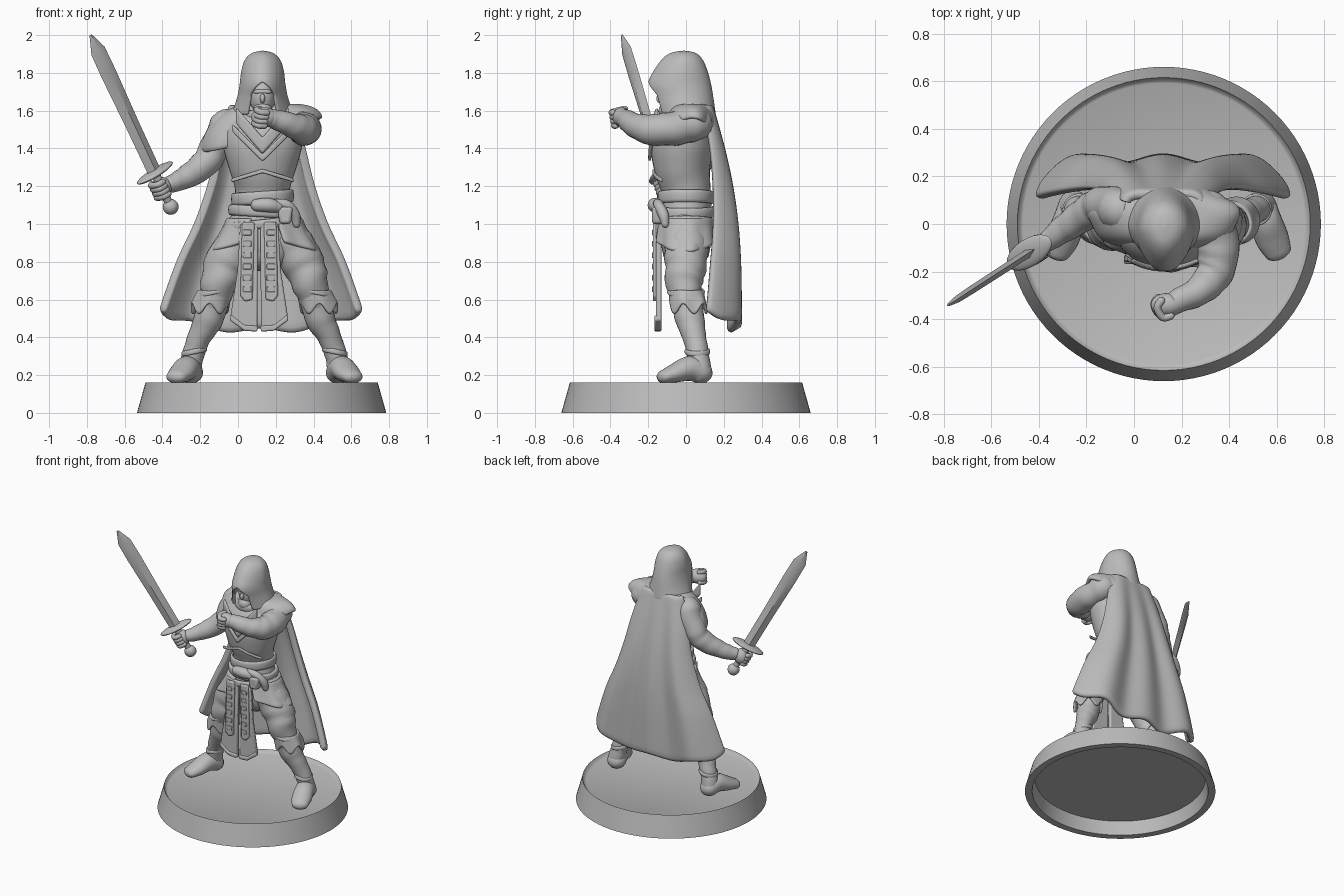
import bpy, bmesh
from math import sin, cos, pi
from mathutils import Vector, Matrix

cube = bpy.data.objects.get("Cube")
if cube:
    bpy.data.objects.remove(cube)

grey = bpy.data.materials.new("grey resin")
grey.use_nodes = True
tone = (.5, .5, .5, 1)
grey.diffuse_color = tone
for node in grey.node_tree.nodes:
    if node.type == 'BSDF_PRINCIPLED':
        node.inputs["Base Color"].default_value = tone
        node.inputs["Roughness"].default_value = .7

CX = .13
made = []


def finish(name, bm):
    bmesh.ops.recalc_face_normals(bm, faces=bm.faces)
    mesh = bpy.data.meshes.new(name)
    bm.to_mesh(mesh)
    bm.free()
    mesh.materials.append(grey)
    obj = bpy.data.objects.new(name, mesh)
    bpy.context.collection.objects.link(obj)
    made.append(obj)
    return obj


def spline(points, t):
    """Catmull-Rom interpolation through rows of numbers, t from 0 to 1."""
    rows = [Vector(p) for p in points]
    last = len(rows) - 1
    i = min(int(t * last), last - 1)
    f = t * last - i
    a, b, c, d = (rows[max(0, min(last, i + k))] for k in (-1, 0, 1, 2))
    return b + (c - a) * (f / 2) + (a - b * 2.5 + c * 2 - d / 2) * f**2 + (b * 1.5 - a / 2 - c * 1.5 + d / 2) * f**3


def sweep(name, points, sides=24, steps=6, ref=(0, 1, 0), domed=True, folds=0):
    """Tube along rows of x, y, z, width radius and optional depth radius."""
    count = (len(points) - 1) * steps
    rows = [spline(points, i / count) for i in range(count + 1)]
    rings = []
    u = old = None
    for i, row in enumerate(rows):
        t = (rows[min(i + 1, count)].xyz - rows[max(i - 1, 0)].xyz).normalized()
        if u is None:
            u = Vector(ref).cross(t).normalized()
        else:
            u = old.rotation_difference(t) @ u
        old = t
        rx, ry = row[3], row[-1]
        ring = [(row.xyz, t, u, rx, ry)]
        if domed and i in (0, count):
            way = 1 if i else -1
            caps = [(row.xyz + t * way * min(rx, ry) * sin(a), t, u, rx * cos(a), ry * cos(a)) for a in (.4, .8, 1.2, 1.5)]
            ring = ring + caps if i else caps[::-1] + ring
        rings += ring
    bm = bmesh.new()
    loops = []
    for n, (c, t, u, rx, ry) in enumerate(rings):
        v = t.cross(u)
        loop = []
        for k in range(sides):
            a = 2 * pi * k / sides
            swell = 1 + folds * sin(n * 1.3 + 2 * sin(a + n * .3))
            loop.append(bm.verts.new(c + (u * rx * cos(a) + v * ry * sin(a)) * swell))
        loops.append(loop)
    for a, b in zip(loops, loops[1:]):
        for k in range(sides):
            j = (k + 1) % sides
            bm.faces.new((a[k], a[j], b[j], b[k]))
    bm.faces.new(loops[0][::-1])
    bm.faces.new(loops[-1])
    return finish(name, bm)


def sheet(name, shape, nu, nv, thick, closed=False):
    """Cloth from a function of u and v, thickened and rounded."""
    bm = bmesh.new()
    columns = nu if closed else nu + 1
    grid = [[bm.verts.new(shape(i / nu, j / nv)) for i in range(columns)] for j in range(nv + 1)]
    for a, b in zip(grid, grid[1:]):
        for i in range(nu):
            k = (i + 1) % columns
            bm.faces.new((a[i], a[k], b[k], b[i]))
    bmesh.ops.remove_doubles(bm, verts=bm.verts, dist=.0003)
    obj = finish(name, bm)
    solid = obj.modifiers.new("thickness", 'SOLIDIFY')
    solid.thickness, solid.offset = thick, 0
    obj.modifiers.new("rounding", 'SUBSURF').levels = 1
    return obj


def ball(name, centre, size, turn=Matrix.Identity(3)):
    bm = bmesh.new()
    bmesh.ops.create_uvsphere(bm, u_segments=24, v_segments=14, radius=1)
    grow = turn.to_4x4() @ Matrix.Diagonal((*size, 1))
    bm.transform(Matrix.Translation(centre) @ grow)
    return finish(name, bm)


def plate(name, outline, front, back, edge=.008):
    """Flat panel extruded from an x-z outline."""
    bm = bmesh.new()
    face = bm.faces.new([bm.verts.new((x, front, z)) for x, z in outline])
    out = bmesh.ops.extrude_face_region(bm, geom=[face])
    moved = [g for g in out["geom"] if isinstance(g, bmesh.types.BMVert)]
    bmesh.ops.translate(bm, vec=(0, back - front, 0), verts=moved)
    obj = finish(name, bm)
    bevel = obj.modifiers.new("soft edge", 'BEVEL')
    bevel.width, bevel.segments = edge, 2
    return obj


def band(name, z, rx, ry, height, thick=.02, tilt=0, cx=CX, cy=0):
    def shape(u, v):
        a = 2 * pi * u
        return (cx + rx * cos(a), cy + ry * sin(a), z + height * (v - .5) + tilt * cos(a))
    return sheet(name, shape, 32, 2, thick, True)


# Display base with a softened rim, hollow underneath
bm = bmesh.new()
bmesh.ops.create_cone(bm, cap_ends=True, segments=96, radius1=.66, radius2=.615, depth=.16)
bmesh.ops.translate(bm, vec=(.125, 0, .08), verts=bm.verts)
floor = min(bm.faces, key=lambda f: f.calc_center_median().z)
top = max(bm.faces, key=lambda f: f.calc_center_median().z)
for lower in (.02, .006):
    outer = list(top.verts)
    bmesh.ops.inset_region(bm, faces=[top], thickness=.012)
    bmesh.ops.translate(bm, vec=(0, 0, -lower), verts=outer)
for width in (.05, .02):
    bmesh.ops.inset_region(bm, faces=[floor], thickness=width)
bmesh.ops.translate(bm, vec=(0, 0, .1), verts=floor.verts)
finish("base", bm)

# Body
sweep("torso", [(CX, 0, .88, .19, .13), (CX, 0, .97, .19, .135), (CX, 0, 1.07, .16, .13),
                (CX, 0, 1.18, .145, .13), (CX, -.02, 1.3, .18, .15), (CX, -.02, 1.42, .21, .165),
                (CX, 0, 1.52, .2, .14), (CX, .02, 1.6, .1, .1)], sides=36)

# Legs, cuffs and boots
for name, side in (("right", -1), ("left", 1)):
    mid = CX + .01

    def at(dx, y, z, *r):
        return (mid + side * dx, y, z, *r)
    sweep(name + "_trouser", [at(.1, 0, .95, .12), at(.2, 0, .8, .112), at(.24, -.01, .69, .098),
                              at(.27, 0, .58, .075)], folds=.04)
    sweep(name + "_boot_shaft", [at(.26, 0, .62, .08), at(.295, .02, .5, .078), at(.345, .045, .4, .062),
                                 at(.38, .065, .3, .058), at(.395, .07, .22, .064)], folds=.02)
    sweep(name + "_foot", [at(.39, .08, .215, .066, .06), at(.41, .02, .235, .068, .066),
                           at(.44, -.06, .21, .07, .05), at(.465, -.115, .192, .058, .036)], ref=(0, 0, 1))
    band(name + "_ankle_strap", .325, .06, .06, .03, .016, -side * .012, mid + side * .372, .06)

    def ragged(u, v):
        a = 2 * pi * u
        spread = .084 + .01 * v
        return at(.262 + .03 * v + spread * cos(a), .015 * v + spread * sin(a), .65 - v * (.1 + .03 * sin(5 * a)))
    sheet(name + "_boot_cuff", ragged, 40, 6, .018, True)
    band(name + "_knee_strap", .64, .09, .09, .025, .02, -side * .02, mid + side * .26)


# Hip skirt, open where the front panels hang
def skirt(u, v):
    a = -pi / 2 + .35 + u * (2 * pi - .7)
    side = abs(cos(a))
    wave = .008 * sin(9 * a) * v
    return (CX + .01 + (.19 + .1 * v**1.3 + wave) * cos(a), (.142 + .015 * v + wave) * sin(a),
            1.03 - v * (.1 + .08 * side))


sheet("hip_skirt", skirt, 60, 8, .025)

# Hanging front panels with raised straps
for name, side in (("right", -1), ("left", 1)):
    def flip(points):
        return [(.112 + side * x, z) for x, z in points]
    plate(name + "_tabard", flip([(.006, 1), (.1, 1), (.115, .75), (.155, .49), (.08, .435), (.01, .43)]), -.16, -.13)
    plate(name + "_tabard_border", flip([(.006, .46), (.08, .465), (.15, .52), (.155, .49), (.08, .435), (.01, .43)]), -.168, -.14)
    plate(name + "_tabard_strap", flip([(.025, 1.01), (.09, 1.01), (.1, .62), (.075, .59), (.035, .6)]), -.176, -.15)
    for z in (.64, .7, .76, .82, .88, .94):
        plate(name + "_strap_stud", flip([(.04, z), (.085, z), (.085, z + .03), (.04, z + .03)]), -.181, -.17, .004)

# Belts and pouch
band("waist_sash", 1.14, .156, .14, .07, .022, .01)
band("main_belt", 1.065, .168, .145, .06, .03, -.01)
band("low_belt", 1.0, .195, .15, .05, .025, .02)
sweep("belt_pouch", [(.1, -.16, 1.1, .033), (.16, -.165, 1.1, .038), (.21, -.155, 1.09, .03)])
sweep("belt_tail", [(.2, -.15, 1.11, .024), (.26, -.145, 1.1, .026), (.3, -.12, 1.05, .028), (.31, -.11, 1.0, .02)])
plate("side_pouch", [(.22, 1.0), (.28, 1.0), (.29, 1.09), (.21, 1.09)], -.18, -.1, .015)


# Chest armour: lower edge and nested collar points
def chest(depth, low, high, half, tall):
    def shape(u, v):
        s = 2 * u - 1
        z = low + (high - low) * abs(s) + tall * v
        x = half * s
        return (CX + x, -.02 - depth * (max(0, 1 - (x / .23)**2))**.5, z)
    return shape


sheet("collar_outer", chest(.172, 1.33, 1.49, .16, .04), 24, 3, .016)
sheet("collar_inner", chest(.166, 1.37, 1.53, .14, .09), 24, 3, .02)
sheet("breastplate_hem", chest(.152, 1.27, 1.22, .165, .022), 24, 2, .012)


# Mantle over the shoulders, raised with the left arm
def mantle(u, v):
    a = 2 * pi * u
    c, s = cos(a), sin(a)
    out, fall = sin(v * pi / 2), 1 - cos(v * pi / 2)
    hem = 1.47 + .06 * c - .02 * abs(s)
    wave = .008 * sin(7 * a) * v
    reach = .215 if c < 0 else .205
    deep = .04 if s > 0 else .07
    return (CX + (.1 + reach * out + wave) * c, .035 + (.08 + deep * out + wave) * s,
            1.62 + .03 * c * out - (1.62 - hem) * fall)


sheet("mantle", mantle, 48, 8, .025, True)


# Long cape whose side edges wrap forward
def cape(u, v):
    s = 2 * u - 1
    z, half, y = spline([(1.63, .15, .12), (1.4, .215, .18), (1.2, .265, .22),
                         (1.0, .335, .245), (.8, .43, .255), (.54, .525, .255)], v)
    fold = v * (.02 * cos(s * 11) + .03 * s * s)
    return (CX - .008 + half * s * (1.22 - .22 * s**4), y + fold - abs(s)**5 * (.03 + .15 * v),
            z - .11 * v**4 * (1 - s * s) + .015 * v**3 * cos(s * 11))


sheet("cape", cape, 60, 24, .045)


# Hood with an arched face opening
def hood(u, v):
    z, rx, ry, y = spline([(1.908, 0, 0, -.01), (1.897, .05, .06, -.015), (1.865, .085, .1, -.02), (1.81, .103, .132, -.028),
                           (1.74, .112, .158, -.035), (1.67, .125, .155, -.02), (1.58, .155, .148, 0)], v)
    gap = .62 * max(0, min(1, (1.745 - z) / .06))**.5
    a = -pi / 2 + gap + u * (2 * pi - 2 * gap)
    ahead = max(0, -sin(a))
    return (CX + rx * cos(a) * (1 - .2 * ahead), y + ry * sin(a), z)


sheet("hood", hood, 48, 36, .02)

# Face and neck scarf
ball("face", (CX, -.05, 1.67), (.068, .085, .1))
ball("nose", (CX, -.137, 1.665), (.014, .02, .025))
ball("brow", (CX, -.115, 1.7), (.05, .02, .014))
ball("beard", (CX, -.1, 1.6), (.05, .045, .045))
band("neck_scarf", 1.575, .1, .11, .06, .04, cy=-.01)

# Arms
sweep("right_arm", [(-.06, .06, 1.52, .09), (-.12, .08, 1.41, .08), (-.175, .06, 1.32, .075),
                    (-.28, -.01, 1.245, .06), (-.36, -.07, 1.21, .045)], folds=.03)
sweep("left_arm", [(.32, .05, 1.53, .09), (.35, -.07, 1.505, .09), (.345, -.19, 1.5, .08),
                   (.28, -.275, 1.525, .064), (.18, -.325, 1.56, .05)], ref=(0, 0, 1), folds=.03)

# Sword, laid out along its own axes
hilt = Vector((-.44, -.12, 1.27))
d = Vector((-.34, -.22, .73)).normalized()
n = d.cross(Vector((0, 0, 1))).normalized()
w = n.cross(d)
turn = Matrix((w, n, d)).transposed()


def blade_row(t, wide, deep):
    return (*(hilt + d * t), wide, deep)


sweep("blade", [blade_row(*r) for r in ((0, .041, .018), (.3, .043, .018), (.6, .049, .017), (.74, .047, .015),
                                        (.835, .008, .006))], sides=4, steps=1, ref=n, domed=False)
ball("crossguard", hilt, (.122, .058, .02), turn)
sweep("grip", [blade_row(-.17, .022, .022), blade_row(0, .024, .024)], steps=2)
ball("pommel", hilt - d * .205, (.042, .042, .042))


# Fists with curled fingers
def fist(name, centre, along, out, size):
    side = along.cross(out)
    ball(name + "_palm", centre, size)
    for i in range(4):
        c = centre + along * (i - 1.5) * .024
        curl = [(*(c + out * p + side * q), .017) for p, q in ((.01, .04), (.042, .032), (.046, -.015), (.02, -.036))]
        sweep(name + "_finger", curl, sides=10, steps=4)


fist("right_hand", hilt - d * .09, d, Vector((-.6, -.6, -.4)).normalized(), (.052, .052, .058))
fist("left_hand", Vector((.14, -.34, 1.565)), Vector((.2, -.2, 1)).normalized(), Vector((-.9, -.4, 0)).normalized(), (.07, .05, .052))

bpy.ops.object.select_all(action='DESELECT')
for obj in made:
    obj.select_set(True)
bpy.context.view_layer.objects.active = made[0]
bpy.ops.object.shade_smooth_by_angle(angle=.7)
